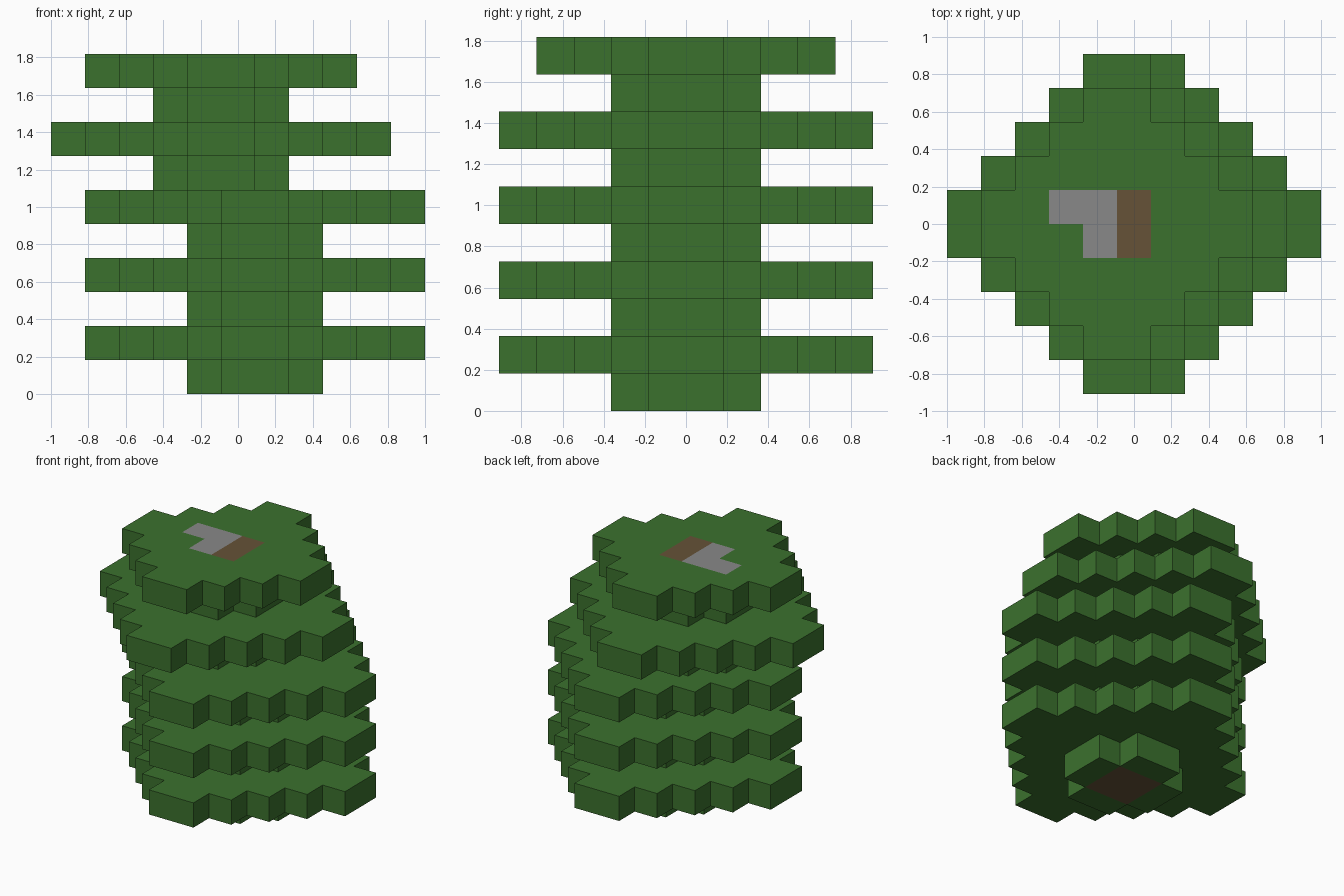
import bpy
import bmesh
from mathutils import Vector

if "Cube" in bpy.data.objects:
    bpy.data.objects.remove(bpy.data.objects["Cube"], do_unlink=True)

S = 2 / 11  # block size


def material(name, rgb):
    mat = bpy.data.materials.new(name)
    mat.use_nodes = True
    mat.diffuse_color = (*rgb, 1)
    mat.node_tree.nodes["Principled BSDF"].inputs["Base Color"].default_value = (*rgb, 1)
    return mat


leaf = material("leaf green", (0.044, 0.165, 0.027))
bark = material("bark brown", (0.132, 0.085, 0.038))
stone = material("stone grey", (0.25, 0.25, 0.25))


def diamond(radius, centre, layer):
    """Stepped diamond of blocks around a centre between two columns."""
    return {(i, j, layer) for i in range(-6, 7) for j in range(-6, 6)
            if abs(i - centre) + abs(j + 0.5) <= radius}


def build(name, cells, mat, solid):
    """Join blocks into one shell, keeping only the exposed faces."""
    bm = bmesh.new()
    for cell in cells:
        middle = Vector((cell[0], cell[1] + 0.5, cell[2] + 0.5))
        for axis in range(3):
            for sign in (-1, 1):
                step = Vector((0, 0, 0))
                step[axis] = sign
                if tuple(int(c + d) for c, d in zip(cell, step)) in solid:
                    continue
                u = Vector((0, 0, 0))
                u[(axis + 1) % 3] = 0.5
                v = step.cross(u)
                c = middle + step / 2
                bm.faces.new([bm.verts.new(p * S) for p in
                              (c - u - v, c + u - v, c + u + v, c - u + v)])
    bmesh.ops.remove_doubles(bm, verts=bm.verts, dist=0.001)
    bmesh.ops.dissolve_limit(bm, angle_limit=0.01, verts=bm.verts, edges=bm.edges)
    mesh = bpy.data.meshes.new(name)
    bm.to_mesh(mesh)
    bm.free()
    mesh.materials.append(mat)
    obj = bpy.data.objects.new(name, mesh)
    bpy.context.collection.objects.link(obj)


# Wide branch tiers alternate with narrow ones; the upper part leans to one side
parts = {}
trunk = set()
for layer in range(10):
    centre = 0.5 if layer < 6 else -0.5
    wide = layer % 2 == 1
    radius = (4 if layer == 9 else 5) if wide else 2
    name = f"{'branch_tier' if wide else 'inner_foliage'}_{layer // 2 + 1}"
    parts[name] = (diamond(radius, centre, layer), leaf)
    trunk |= diamond(1, centre, layer)

# Stone patch set flush into the top, beside the trunk end
patch = {(-1, -1, 9), (-1, 0, 9), (-2, 0, 9)}
trunk -= patch
solid = set().union(*(cells for cells, _ in parts.values()))
for name, (cells, mat) in parts.items():
    build(name, cells - trunk - patch, mat, solid)
build("trunk", trunk, bark, solid)
build("stone_patch", patch, stone, solid)
